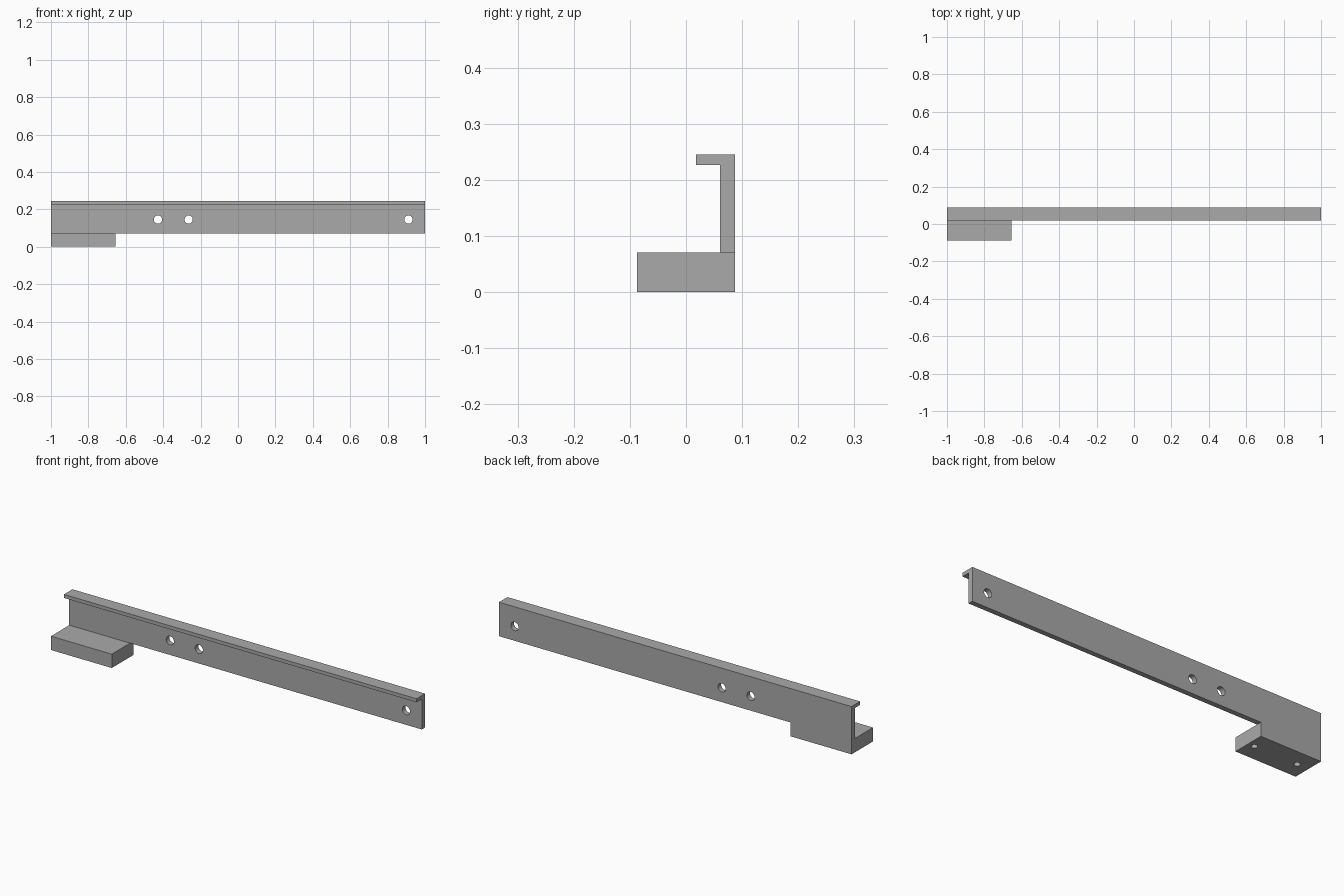
import bpy, bmesh
from mathutils import Matrix, Vector

cube = bpy.data.objects.get("Cube")
if cube:
    bpy.data.objects.remove(cube, do_unlink=True)

BACK, WEB_FRONT, LIP_FRONT, BLOCK_FRONT = 0.087, 0.061, 0.018, -0.087
TOP, LIP_BOTTOM, BLOCK_TOP = 0.245, 0.227, 0.071
BLOCK_END = -0.655

grey = bpy.data.materials.new("plain grey")
grey.use_nodes = True
colour = (0.4, 0.4, 0.4, 1)
grey.diffuse_color = colour
grey.node_tree.nodes["Principled BSDF"].inputs["Base Color"].default_value = colour


def make_object(name, bm):
    bmesh.ops.recalc_face_normals(bm, faces=bm.faces)
    mesh = bpy.data.meshes.new(name)
    bm.to_mesh(mesh)
    bm.free()
    mesh.materials.append(grey)
    ob = bpy.data.objects.new(name, mesh)
    bpy.context.collection.objects.link(ob)
    return ob


def extrude(name, points, vector):
    bm = bmesh.new()
    face = bm.faces.new([bm.verts.new(p) for p in points])
    grown = bmesh.ops.extrude_face_region(bm, geom=[face], use_keep_orig=True)
    verts = [v for v in grown["geom"] if isinstance(v, bmesh.types.BMVert)]
    bmesh.ops.translate(bm, verts=verts, vec=vector)
    return make_object(name, bm)


def boolean(target, other, operation):
    mod = target.modifiers.new(other.name, "BOOLEAN")
    mod.operation, mod.solver, mod.object = operation, "EXACT", other
    bpy.context.view_layer.objects.active = target
    bpy.ops.object.modifier_apply(modifier=mod.name)
    bpy.data.objects.remove(other, do_unlink=True)


def drill(target, centre, axis, radius, depth):
    bm = bmesh.new()
    turn = Vector((0, 0, 1)).rotation_difference(Vector(axis)).to_matrix().to_4x4()
    bmesh.ops.create_cone(bm, cap_ends=True, segments=32, radius1=radius, radius2=radius,
                          depth=depth, matrix=Matrix.Translation(centre) @ turn)
    cutter = make_object("drill_cutter", bm)
    cutter.hide_render = True
    boolean(target, cutter, "DIFFERENCE")


# Long rail: upright web with a lip along its top
rail_section = [(BACK, BLOCK_TOP), (BACK, TOP), (LIP_FRONT, TOP),
                (LIP_FRONT, LIP_BOTTOM), (WEB_FRONT, LIP_BOTTOM), (WEB_FRONT, BLOCK_TOP)]
rail = extrude("lipped_rail", [(-1, y, z) for y, z in rail_section], (2, 0, 0))

# Mounting block under the right end
block_section = [(BLOCK_FRONT, 0), (BACK, 0), (BACK, BLOCK_TOP), (BLOCK_FRONT, BLOCK_TOP)]
block = extrude("mounting_block", [(-1, y, z) for y, z in block_section],
                (BLOCK_END + 1, 0, 0))
boolean(rail, block, "UNION")
rail.name = "rail_with_mounting_block"

# Through holes in the web
for x in (-0.428, -0.264, 0.911):
    drill(rail, (x, 0.074, 0.145), (0, 1, 0), 0.022, 0.08)

# Blind screw holes under the block
for x in (-0.69, -0.935):
    drill(rail, (x, 0, 0), (0, 0, 1), 0.015, 0.1)

# Smooth hole walls, crisp edges
bpy.ops.object.select_all(action="DESELECT")
rail.select_set(True)
bpy.context.view_layer.objects.active = rail
bpy.ops.object.shade_smooth_by_angle()
